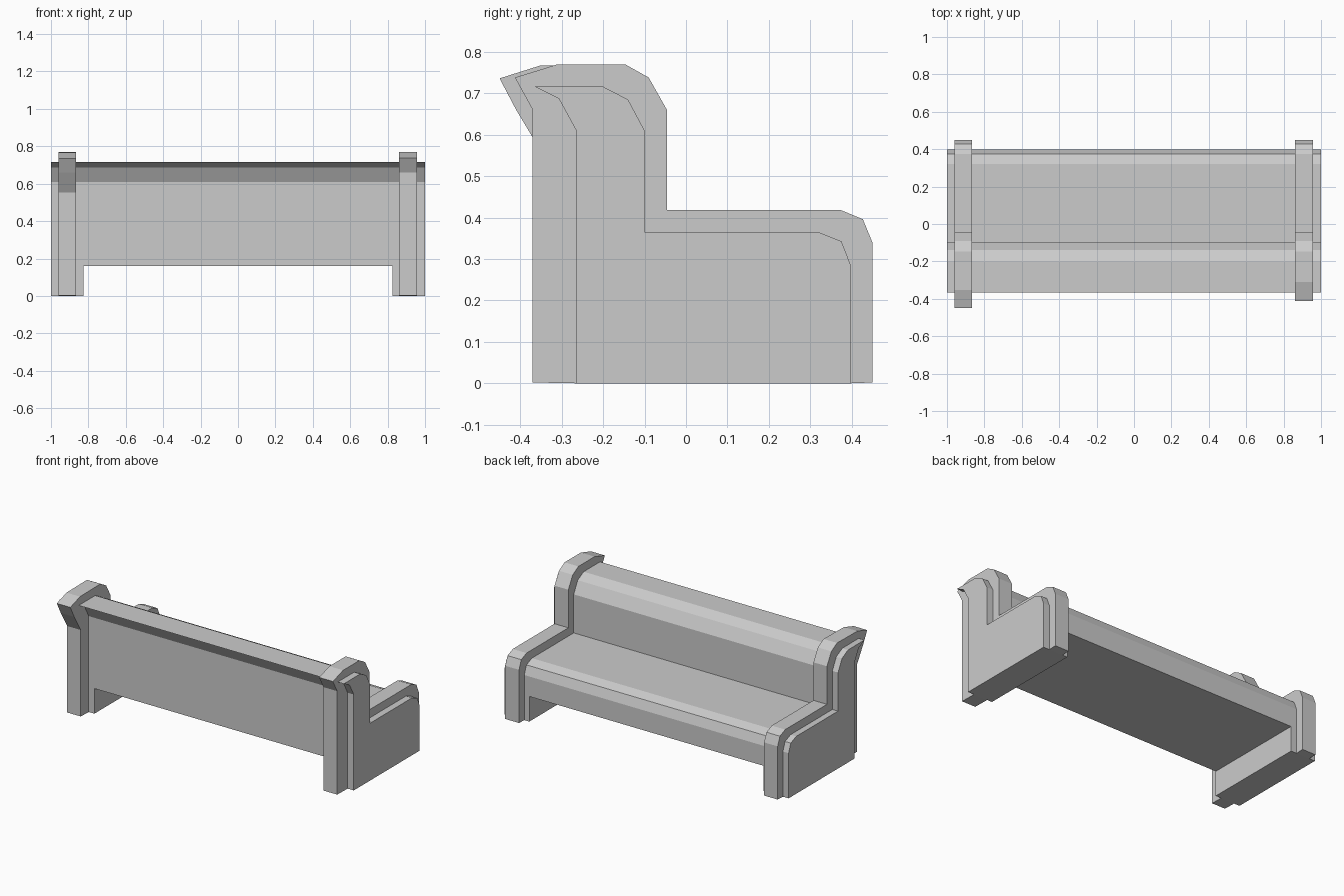
import bpy, bmesh

if "Cube" in bpy.data.objects:
    bpy.data.objects.remove(bpy.data.objects["Cube"])

# Side profile (y, z) of the bench, from front-bottom over the seat and backrest to back-bottom
BODY = [(0.397, 0), (0.397, 0.287), (0.375, 0.343), (0.32, 0.365), (-0.10, 0.365),
        (-0.10, 0.61), (-0.14, 0.685), (-0.20, 0.716), (-0.365, 0.716),
        (-0.307, 0.687), (-0.265, 0.61), (-0.265, 0)]

# Outer edge shared by both end trims, from the backrest crest to the seat front
TRIM = [(-0.147, 0.77), (-0.09, 0.738), (-0.046, 0.66), (-0.046, 0.418), (0.374, 0.418),
        (0.427, 0.396), (0.45, 0.34), (0.45, 0.002)]
RIGHT_BACK = [(-0.37, 0.002), (-0.37, 0.66), (-0.413, 0.738), (-0.31, 0.77)]
LEFT_BACK = [(-0.345, 0.002), (-0.345, 0.552), (-0.41, 0.66), (-0.45, 0.736), (-0.352, 0.767)]


def extrude_profile(name, profile, x0, x1):
    bm = bmesh.new()
    face = bm.faces.new([bm.verts.new((x0, y, z)) for y, z in profile])
    res = bmesh.ops.extrude_face_region(bm, geom=[face])
    verts = [g for g in res["geom"] if isinstance(g, bmesh.types.BMVert)]
    bmesh.ops.translate(bm, verts=verts, vec=(x1 - x0, 0, 0))
    bmesh.ops.recalc_face_normals(bm, faces=bm.faces)
    mesh = bpy.data.meshes.new(name)
    bm.to_mesh(mesh)
    bm.free()
    obj = bpy.data.objects.new(name, mesh)
    bpy.context.collection.objects.link(obj)
    return obj


# Seat and backrest in one length
body = extrude_profile("bench_body", BODY, -1, 1)

# Open space under the seat, between the end supports
cutter = extrude_profile("underseat_cutter",
                         [(-0.6, -0.2), (0.6, -0.2), (0.6, 0.16), (-0.6, 0.16)], -0.825, 0.825)
cut = body.modifiers.new("underseat", 'BOOLEAN')
cut.operation = 'DIFFERENCE'
cut.solver = 'EXACT'
cut.object = cutter
bpy.context.view_layer.objects.active = body
bpy.ops.object.modifier_apply(modifier=cut.name)
bpy.data.objects.remove(cutter)

# Raised trims wrapping each end, following the body profile on the inside
for name, back, x0, x1 in (("left_trim", LEFT_BACK, -0.96, -0.865),
                           ("right_trim", RIGHT_BACK, 0.86, 0.957)):
    extrude_profile(name, back + TRIM + BODY, x0, x1)
